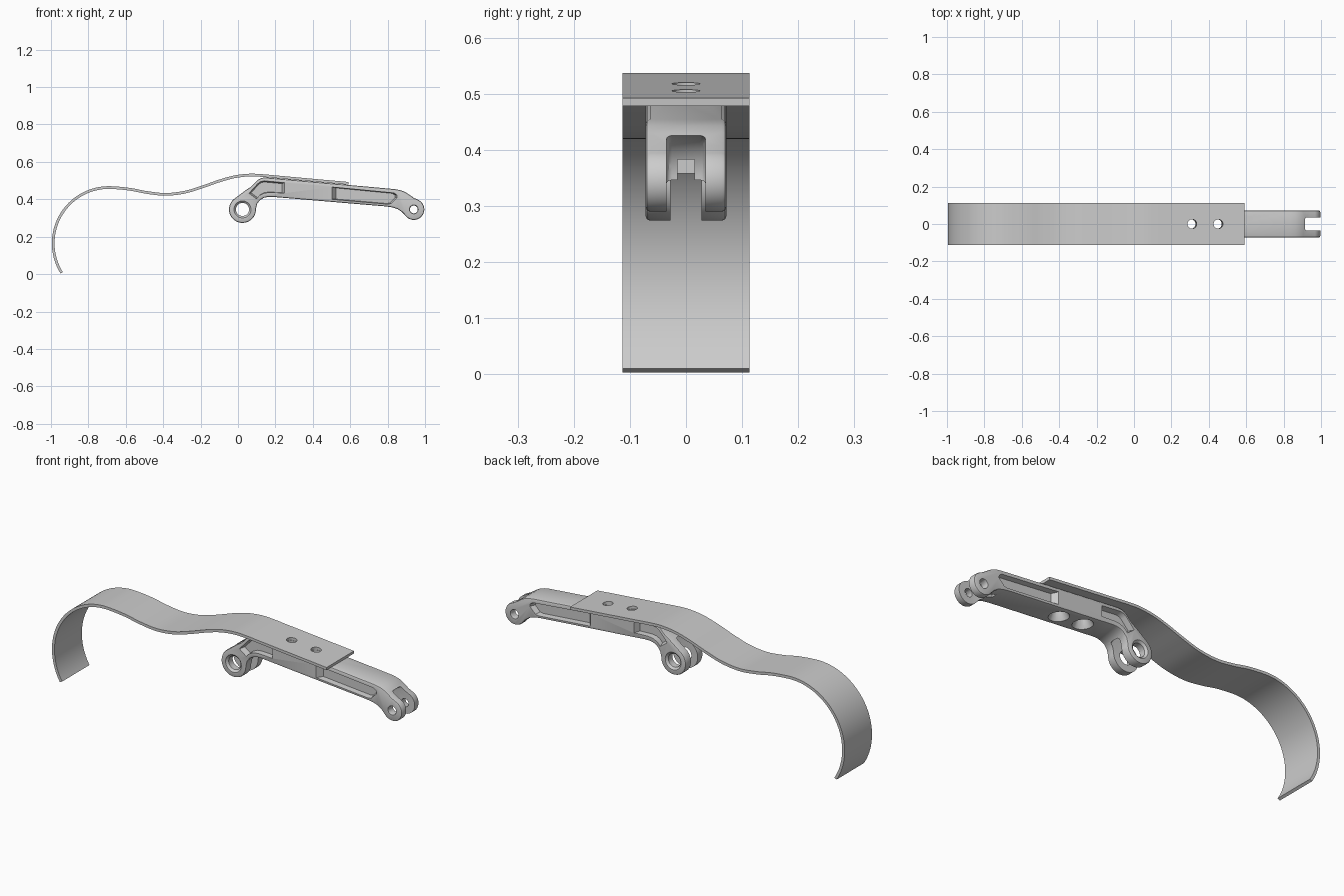
import bpy, bmesh, math
from mathutils import Vector, Matrix

if "Cube" in bpy.data.objects:
    bpy.data.objects.remove(bpy.data.objects["Cube"])


def arc(cx, cz, r, a0, a1, n):
    return [(cx + r * math.cos(math.radians(a0 + (a1 - a0) * i / n)),
             cz + r * math.sin(math.radians(a0 + (a1 - a0) * i / n))) for i in range(n + 1)]


def catmull(pts, n=6):
    out = []
    for i in range(1, len(pts) - 2):
        a, b, c, d = [Vector(p) for p in pts[i - 1:i + 3]]
        for k in range(n):
            t = k / n
            out.append(tuple(0.5 * (2 * b + (c - a) * t + (2 * a - 5 * b + 4 * c - d) * t * t
                                    + (3 * b - a - 3 * c + d) * t ** 3)))
    return out


def make(name, bm):
    bmesh.ops.recalc_face_normals(bm, faces=bm.faces)
    me = bpy.data.meshes.new(name)
    bm.to_mesh(me)
    bm.free()
    ob = bpy.data.objects.new(name, me)
    bpy.context.collection.objects.link(ob)
    return ob


def prism(name, pts, y0, y1, taper=1.0):
    """Extrude an xz outline from y0 to y1, scaling the far end about its centre."""
    bm = bmesh.new()
    cx = sum(p[0] for p in pts) / len(pts)
    cz = sum(p[1] for p in pts) / len(pts)
    a = [bm.verts.new((x, y0, z)) for x, z in pts]
    b = [bm.verts.new((cx + (x - cx) * taper, y1, cz + (z - cz) * taper)) for x, z in pts]
    bm.faces.new(a)
    bm.faces.new(b[::-1])
    for i in range(len(pts)):
        j = (i + 1) % len(pts)
        bm.faces.new((a[i], b[i], b[j], a[j]))
    return make(name, bm)


def cone(name, base, axis, r1, r2, length, seg=48):
    """Cylinder or cone starting at base and running along axis."""
    axis = Vector(axis).normalized()
    m = (Matrix.Translation(Vector(base) + axis * length / 2)
         @ axis.to_track_quat('Z', 'Y').to_matrix().to_4x4())
    bm = bmesh.new()
    bmesh.ops.create_cone(bm, cap_ends=True, segments=seg, radius1=r1, radius2=r2,
                          depth=length, matrix=m)
    return make(name, bm)


def bake(ob):
    dg = bpy.context.evaluated_depsgraph_get()
    me = bpy.data.meshes.new_from_object(ob.evaluated_get(dg))
    ob.modifiers.clear()
    ob.data = me


def bevel(ob, width, seg=2):
    m = ob.modifiers.new("bevel", 'BEVEL')
    m.width, m.segments, m.limit_method, m.angle_limit = width, seg, 'ANGLE', math.radians(50)
    bake(ob)


def cut(ob, cutters):
    for c in cutters:
        m = ob.modifiers.new("cut", 'BOOLEAN')
        m.operation, m.solver, m.object = 'DIFFERENCE', 'EXACT', c
        bake(ob)
    

def smooth(ob):
    bpy.ops.object.select_all(action='DESELECT')
    ob.select_set(True)
    bpy.context.view_layer.objects.active = ob
    bpy.ops.object.shade_smooth_by_angle(angle=math.radians(30))


# curved strap: round tail, wavy middle, straight end
SLOPE = 0.09
line_z = lambda x: 0.4855 + SLOPE * (0.59 - x)
path = arc(-0.69, 0.165, 0.298, 212, 92, 48)
path += catmull([(-0.76, 0.455), (-0.69, 0.463), (-0.58, 0.454), (-0.49, 0.437), (-0.39, 0.4265),
                 (-0.29, 0.437), (-0.2, 0.463), (-0.1, 0.498), (-0.02, 0.520), (0.06, 0.5295),
                 (0.13, 0.527), (0.2, line_z(0.2)), (0.28, line_z(0.28))])
path += [(0.2, line_z(0.2)), (0.59, line_z(0.59))]
upper, lower = [], []
for i, p in enumerate(path):
    q0, q1 = path[max(i - 1, 0)], path[min(i + 1, len(path) - 1)]
    t = Vector((q1[0] - q0[0], q1[1] - q0[1])).normalized() * 0.0072
    upper.append((p[0] - t.y, p[1] + t.x))
    lower.append((p[0] + t.y, p[1] - t.x))
strap = prism("curved_strap", upper + lower[::-1], -0.113, 0.113)

# lever arm outline with an eye at each end
LX, RX, EZ = 0.024, 0.94, 0.346
outline = arc(LX, EZ, 0.072, 130, 362, 40)
outline += [(0.103, 0.377), (0.118, 0.396), (0.138, 0.408), (0.160, 0.413), (0.185, 0.413),
            (0.79, 0.362), (0.825, 0.357), (0.855, 0.347), (0.877, 0.332)]
outline += arc(RX, EZ, 0.056, 215, 420, 32)
outline += [(0.94, 0.408), (0.905, 0.432), (0.886, 0.443), (0.863, 0.450), (0.837, 0.4545)]
outline += [(0.15, 0.5165), (0.13, 0.515), (0.112, 0.508), (0.098, 0.497), (0.083, 0.481),
            (0.068, 0.466), (0.04, 0.448)]
arm = prism("lever_arm", outline, -0.072, 0.072)
bevel(arm, 0.008)

cutters = []
# fork slots at both ends
for x, r, w in ((LX, 0.102, 0.028), (RX, 0.084, 0.035)):
    slot = cone("slot_cutter", (x, -w, EZ), (0, 1, 0), r, r, 2 * w, 64)
    bevel(slot, 0.010, 3)
    cutters.append(slot)
cutters.append(prism("notch_cutter", [(0.82, 0.33), (0.88, 0.33), (0.88, 0.383), (0.82, 0.383)],
                     -0.015, 0.015))

# pin holes with chamfered mouths
for x, r, mouth in ((LX, 0.035, 0.046), (RX, 0.021, 0.024)):
    cutters.append(cone("pin_cutter", (x, -0.1, EZ), (0, 1, 0), r, r, 0.2))
    for s in (-1, 1):
        cutters.append(cone("mouth_cutter", (x, s * 0.0725, EZ), (0, -s, 0), mouth, r - 0.001, 0.012))

# side pockets, mirrored front and back
pocket_a = [(0.058, 0.432), (0.098, 0.402), (0.115, 0.421), (0.14, 0.433), (0.17, 0.437),
            (0.25, 0.433), (0.25, 0.489), (0.14, 0.499), (0.12, 0.495), (0.105, 0.484)]
pocket_b = [(0.50, 0.400), (0.80, 0.374), (0.82, 0.377), (0.852, 0.410), (0.85, 0.424),
            (0.835, 0.434), (0.50, 0.466)]
for s in (-1, 1):
    cutters.append(prism("pocket_cutter", pocket_a, s * 0.074, s * 0.043, 0.86))
    cutters.append(prism("pocket_cutter", pocket_b, s * 0.074, s * 0.043, 0.90))

# screw holes through strap and arm, countersunk from below
normal = Vector((SLOPE, 0, 1)).normalized()
screws = []
for x in (0.31, 0.45):
    top = Vector((x, 0, line_z(x)))
    screws.append(cone("screw_cutter", top - normal * 0.2, normal, 0.025, 0.025, 0.3))
    cutters.append(cone("sink_cutter", top - normal * 0.128, normal, 0.060, 0.024, 0.066))

cut(arm, cutters + screws)
cut(strap, screws)
for c in cutters + screws:
    bpy.data.objects.remove(c)
for ob in (arm, strap):
    smooth(ob)
